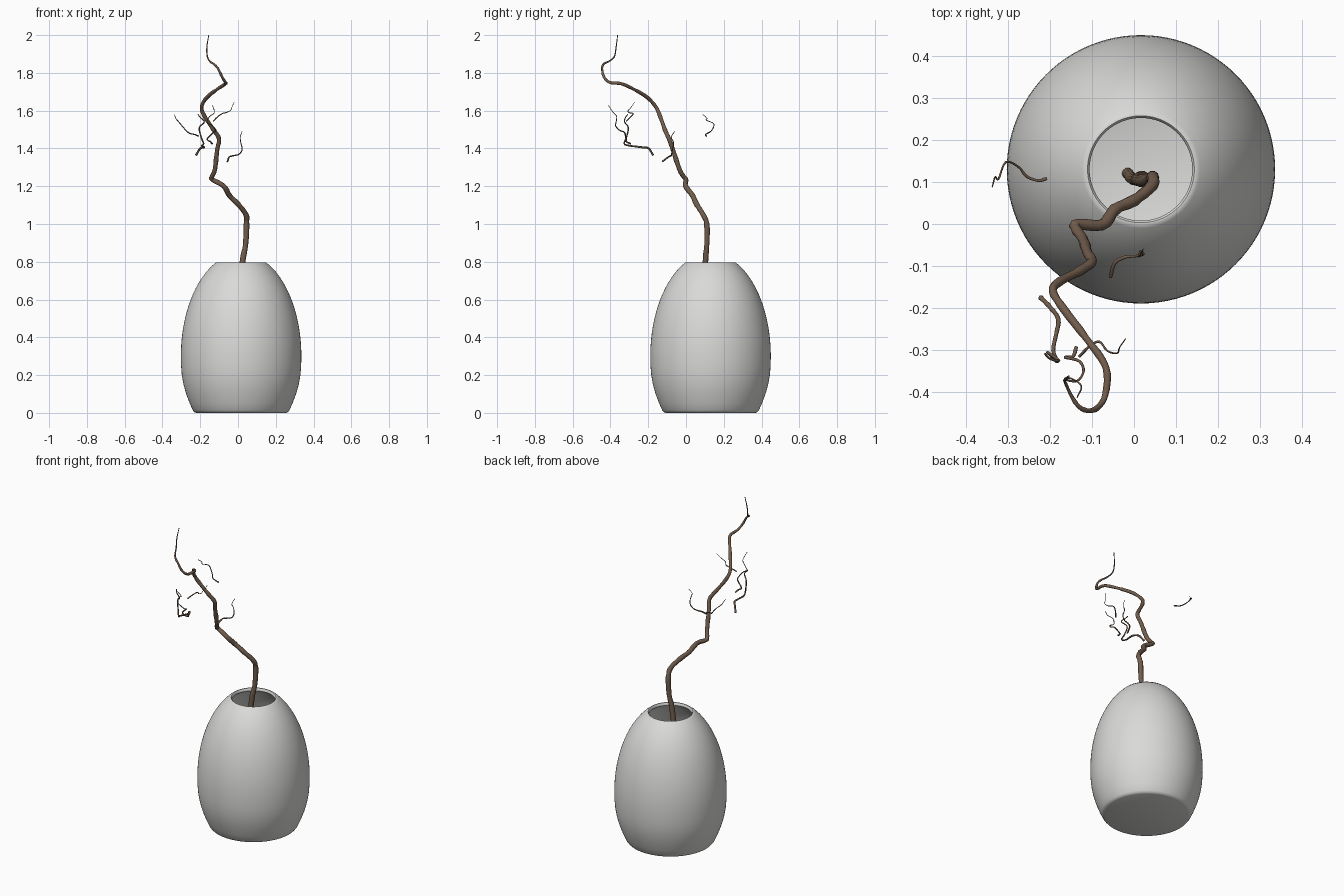
import bpy, math, random
from mathutils import Vector

random.seed(4)


def material(name, color):
    m = bpy.data.materials.new(name)
    m.diffuse_color = (*color, 1)
    return m


ceramic = material("pale_ceramic", (0.70, 0.70, 0.685))
bark = material("brown_bark", (0.165, 0.108, 0.072))


def lathe(name, profile, centre, mat, n=96):
    """Revolve an (r, z) profile; the two ends are closed with discs."""
    verts, faces = [], []
    for r, z in profile:
        for i in range(n):
            a = 2 * math.pi * i / n
            verts.append((centre[0] + r * math.cos(a), centre[1] + r * math.sin(a), z))
    for k in range(len(profile) - 1):
        for i in range(n):
            j = (i + 1) % n
            faces.append((k * n + i, k * n + j, (k + 1) * n + j, (k + 1) * n + i))
    faces.append(tuple(reversed(range(n))))
    last = (len(profile) - 1) * n
    faces.append(tuple(range(last, last + n)))
    return finish(name, verts, faces, mat, 45)


def finish(name, verts, faces, mat, angle):
    me = bpy.data.meshes.new(name)
    me.from_pydata(verts, [], faces)
    me.materials.append(mat)
    ob = bpy.data.objects.new(name, me)
    bpy.context.collection.objects.link(ob)
    bpy.ops.object.select_all(action='DESELECT')
    ob.select_set(True)
    bpy.context.view_layer.objects.active = ob
    bpy.ops.object.shade_smooth_by_angle(angle=math.radians(angle))
    return ob


def twig(name, pts, r0, r1, sides=8, steps=4, power=1.0):
    """Tapered, slightly knotty tube through the points."""
    p = [Vector(q) for q in pts]
    p = [2 * p[0] - p[1]] + p + [2 * p[-1] - p[-2]]
    path = []
    for i in range(1, len(p) - 2):
        a, b, c, d = p[i - 1:i + 3]
        for s in range(steps):
            t = s / steps
            path.append(0.5 * (2 * b + (c - a) * t + (2 * a - 5 * b + 4 * c - d) * t * t
                               + (3 * b - a - 3 * c + d) * t ** 3))
    path.append(p[-2])
    verts, faces = [], []
    normal = Vector((0.31, 0.9, 0.2))
    for k, q in enumerate(path):
        tan = (path[min(k + 1, len(path) - 1)] - path[max(k - 1, 0)]).normalized()
        normal = (normal - tan * normal.dot(tan)).normalized()
        side = tan.cross(normal)
        f = k / (len(path) - 1)
        r = (r0 + (r1 - r0) * f ** power) * random.uniform(0.9, 1.1)
        for i in range(sides):
            a = 2 * math.pi * i / sides
            verts.append(q + (normal * math.cos(a) + side * math.sin(a)) * r)
    for k in range(len(path) - 1):
        for i in range(sides):
            j = (i + 1) % sides
            faces.append((k * sides + i, k * sides + j, (k + 1) * sides + j, (k + 1) * sides + i))
    faces.append(tuple(reversed(range(sides))))
    faces.append(tuple(range(len(verts) - sides, len(verts))))
    return finish(name, verts, faces, bark, 60)


# Vase: egg-shaped shell with rounded lip and hollow inside
outer = [(0.238, 0), (0.248, 0.004), (0.256, 0.014), (0.272, 0.05), (0.291, 0.1),
         (0.305, 0.15), (0.314, 0.2), (0.318, 0.25)]
body = [0.3 + 0.48 * i / 16 for i in range(17)]
egg = lambda z: 0.319 * math.sqrt(1 - ((z - 0.3) / 0.547) ** 2)
outer += [(egg(z), z) for z in body]
lip = [(0.140, 0.790), (0.133, 0.796), (0.127, 0.796), (0.122, 0.790), (0.122, 0.78)]
inner = [(egg(z) - 0.025, z) for z in reversed(body[:-1])]
inner += [(0.290, 0.2), (0.268, 0.1), (0.235, 0.03), (0.22, 0.02)]
lathe("vase", outer + lip + inner, (0.0165, 0.13), ceramic)

# Main branch: from the vase floor to the tip
twig("main_branch", [
    (-.015, .12, .02), (.0, .105, .2), (.02, .112, .4), (.005, .105, .6), (.024, .103, .8),
    (.04, .11, .89), (.045, .11, 1.0), (.042, .09, 1.05), (0, .056, 1.105), (-.045, .035, 1.15),
    (-.075, -.002, 1.2), (-.135, 0, 1.235), (-.138, -.012, 1.25), (-.122, -.035, 1.29),
    (-.11, -.07, 1.395), (-.1, -.09, 1.45), (-.13, -.112, 1.5), (-.177, -.137, 1.57),
    (-.193, -.16, 1.62), (-.165, -.205, 1.67), (-.115, -.27, 1.71), (-.067, -.34, 1.742),
    (-.068, -.405, 1.75), (-.085, -.435, 1.78), (-.107, -.444, 1.825), (-.13, -.435, 1.848),
    (-.148, -.41, 1.86), (-.162, -.38, 1.885), (-.165, -.37, 1.935), (-.155, -.362, 2.0)],
    0.0145, 0.002, sides=10, power=2.2)

# Small side twigs
twig("left_twig", [
    (-.208, .108, 1.465), (-.227, .103, 1.473), (-.255, .113, 1.48), (-.275, .136, 1.495),
    (-.305, .147, 1.53), (-.322, .107, 1.55), (-.33, .112, 1.56), (-.337, .088, 1.58)],
    0.004, 0.0015)
twig("right_twig", [
    (-.056, -.126, 1.33), (-.046, -.093, 1.355), (-.022, -.079, 1.362), (.006, -.076, 1.37),
    (.022, -.072, 1.395), (.015, -.065, 1.43), (.012, -.078, 1.46), (.022, -.06, 1.49)],
    0.0045, 0.0015)
twig("front_twig", [
    (-.222, -.175, 1.365), (-.2, -.197, 1.4), (-.18, -.226, 1.405), (-.185, -.262, 1.41),
    (-.192, -.3, 1.415), (-.182, -.327, 1.425), (-.195, -.315, 1.46), (-.205, -.305, 1.51),
    (-.178, -.325, 1.54), (-.2, -.32, 1.565), (-.212, -.308, 1.58)],
    0.006, 0.0025)
twig("upper_twig", [
    (-.137, -.292, 1.425), (-.145, -.315, 1.435), (-.163, -.317, 1.45), (-.13, -.326, 1.485),
    (-.12, -.35, 1.495), (-.135, -.373, 1.52), (-.163, -.37, 1.54), (-.15, -.367, 1.57),
    (-.125, -.385, 1.59), (-.135, -.412, 1.63)],
    0.0045, 0.0015)
twig("upper_fork", [
    (-.13, -.315, 1.545), (-.105, -.29, 1.57), (-.082, -.28, 1.585), (-.063, -.302, 1.59),
    (-.04, -.307, 1.6), (-.034, -.293, 1.615), (-.02, -.273, 1.645)],
    0.0035, 0.0012)
